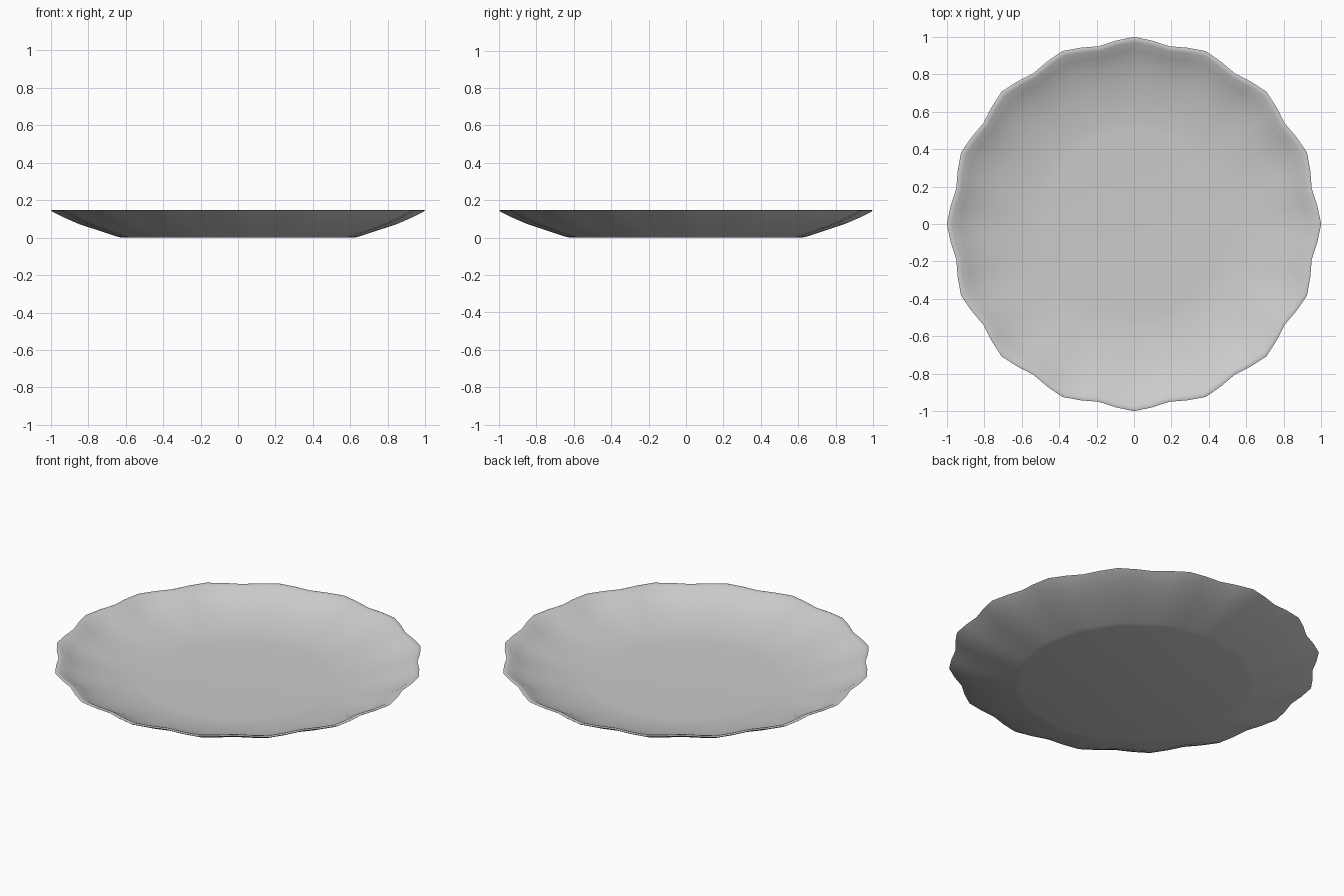
import bpy, bmesh, math

cube = bpy.data.objects.get("Cube")
if cube:
    bpy.data.objects.remove(cube, do_unlink=True)

# Glaze colour
glaze = bpy.data.materials.new("pale_grey_glaze")
glaze.use_nodes = True
colour = (0.6, 0.6, 0.6, 1)
glaze.diffuse_color = colour
glaze.node_tree.nodes["Principled BSDF"].inputs["Base Color"].default_value = colour

SCALLOPS, STEPS = 16, 4
COUNT = SCALLOPS * STEPS

# Cross-section from the underside to the rim and back to the floor:
# radius, height, depth of the scallop valleys
PROFILE = [
    (0.62, 0.0, 0.014), (0.65, 0.007, 0.018), (0.75, 0.04, 0.022),
    (0.85, 0.073, 0.026), (0.93, 0.108, 0.03), (0.99, 0.138, 0.032),
    (1.0, 0.145, 0.032), (0.99, 0.148, 0.032), (0.972, 0.143, 0.032),
    (0.93, 0.118, 0.03), (0.85, 0.083, 0.025), (0.75, 0.055, 0.018),
    (0.65, 0.036, 0.01), (0.56, 0.024, 0.004), (0.5, 0.021, 0.0),
]


def ring(bm, radius, height, depth):
    verts = []
    for i in range(COUNT):
        angle = math.tau * i / COUNT
        k = i % STEPS
        valley = min(k, STEPS - k) / (STEPS / 2)
        r = radius * (1 - depth * valley)
        verts.append(bm.verts.new((r * math.cos(angle), r * math.sin(angle), height)))
    return verts


# Fluted plate
bm = bmesh.new()
rings = [ring(bm, *point) for point in PROFILE]
for low, high in zip(rings, rings[1:]):
    for i in range(COUNT):
        j = (i + 1) % COUNT
        bm.faces.new((low[i], low[j], high[j], high[i]))
bm.faces.new(list(reversed(rings[0])))
bm.faces.new(rings[-1])
bmesh.ops.recalc_face_normals(bm, faces=bm.faces)
mesh = bpy.data.meshes.new("plate")
bm.to_mesh(mesh)
bm.free()
mesh.materials.append(glaze)

plate = bpy.data.objects.new("plate", mesh)
bpy.context.collection.objects.link(plate)
bpy.context.view_layer.objects.active = plate
plate.select_set(True)
bpy.ops.object.shade_smooth_by_angle(angle=math.radians(35))
